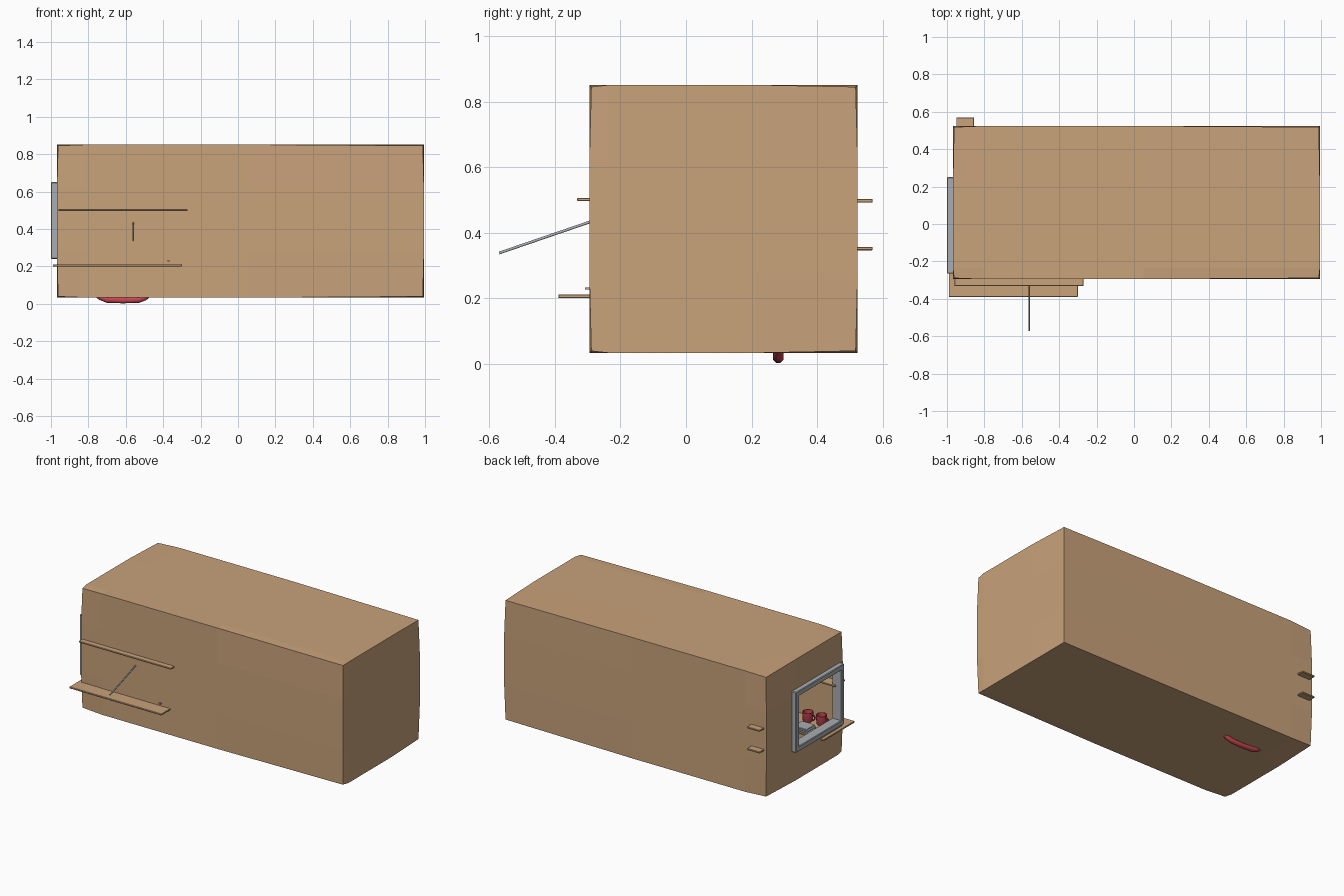
import bpy, bmesh, math
from mathutils import Vector

if "Cube" in bpy.data.objects:
    bpy.data.objects.remove(bpy.data.objects["Cube"])

def mat(name, c):
    m = bpy.data.materials.new(name)
    m.diffuse_color = (*c, 1)
    m.use_nodes = True
    m.node_tree.nodes["Principled BSDF"].inputs["Base Color"].default_value = m.diffuse_color
    return m

WOOD = mat("tan wood", (0.58, 0.36, 0.195))
RED = mat("red", (0.56, 0.06, 0.08))
GREY = mat("grey metal", (0.40, 0.42, 0.44))

def finish(name, bm, m):
    bmesh.ops.recalc_face_normals(bm, faces=bm.faces[:])
    me = bpy.data.meshes.new(name)
    bm.to_mesh(me)
    bm.free()
    me.materials.append(m)
    o = bpy.data.objects.new(name, me)
    bpy.context.collection.objects.link(o)
    return o

def box(name, lo, hi, m, bevel=0):
    bm = bmesh.new()
    bmesh.ops.create_cube(bm, size=1)
    for v in bm.verts:
        v.co = Vector([(a + b) / 2 + c * (b - a) for a, b, c in zip(lo, hi, v.co)])
    if bevel:
        bmesh.ops.bevel(bm, geom=bm.edges[:], offset=bevel, segments=1, affect='EDGES')
    return finish(name, bm, m)

def tube(name, pts, r, m, sides=8):
    # straight or bent rod through a few points
    bm = bmesh.new()
    rings = []
    pts = [Vector(p) for p in pts]
    for i, p in enumerate(pts):
        d = (pts[min(i + 1, len(pts) - 1)] - pts[max(i - 1, 0)]).normalized()
        side = d.cross(Vector((0, 1, 0)))
        if side.length < 0.1:
            side = d.cross(Vector((1, 0, 0)))
        side.normalize()
        up = side.cross(d)
        angs = [2 * math.pi * (k + 0.5) / sides for k in range(sides)]
        rings.append([bm.verts.new(p + r * (math.cos(a) * side + math.sin(a) * up)) for a in angs])
    for a, b in zip(rings, rings[1:]):
        for k in range(sides):
            bm.faces.new((a[k], a[(k + 1) % sides], b[(k + 1) % sides], b[k]))
    bm.faces.new(rings[0])
    bm.faces.new(rings[-1])
    return finish(name, bm, m)

def lathe(name, prof, loc, m, n=20):
    bm = bmesh.new()
    rings = [[bm.verts.new((loc[0] + r * math.cos(2 * math.pi * k / n),
                            loc[1] + r * math.sin(2 * math.pi * k / n), loc[2] + z))
              for k in range(n)] for r, z in prof]
    for a, b in zip(rings, rings[1:]):
        for k in range(n):
            bm.faces.new((a[k], a[(k + 1) % n], b[(k + 1) % n], b[k]))
    bm.faces.new(rings[0])
    bm.faces.new(rings[-1])
    return finish(name, bm, m)

# room shell: slightly bulged box with a window opening in the left wall
X = [-0.962, -0.81, 0.05, 0.988]
Y = [-0.289, -0.235, 0.215, 0.518]
Z = [0.039, 0.275, 0.615, 0.845]
bm = bmesh.new()
grid = {}

def vert(i, j, k):
    if (i, j, k) not in grid:
        idx, p = (i, j, k), [X[i], Y[j], Z[k]]
        for a in range(3):
            if idx[a] in (0, 3) and any(idx[b] in (1, 2) for b in range(3) if b != a):
                p[a] += 0.006 * (1 if idx[a] else -1)
        grid[i, j, k] = bm.verts.new(p)
    return grid[i, j, k]

for axis in range(3):
    for end in (0, 3):
        for u in range(3):
            for w in range(3):
                if axis == 0 and end == 0 and u == 1 and w == 1:
                    continue          # window hole
                quad = []
                for du, dw in ((0, 0), (1, 0), (1, 1), (0, 1)):
                    c = [u + du, w + dw]
                    c.insert(axis, end)
                    quad.append(vert(*c))
                bm.faces.new(quad)
finish("room_walls", bm, WOOD)

# window frame
box("window_frame_bottom", (-1.0, -0.265, 0.24), (-0.93, 0.25, 0.275), GREY, 0.004)
box("window_frame_top", (-1.0, -0.265, 0.615), (-0.93, 0.25, 0.65), GREY, 0.004)
box("window_frame_front", (-1.0, -0.265, 0.26), (-0.93, -0.233, 0.63), GREY, 0.004)
box("window_frame_back", (-1.0, 0.218, 0.26), (-0.93, 0.25, 0.63), GREY, 0.004)

# shelves that pass through the walls
box("counter_shelf", (-0.99, -0.39, 0.20), (-0.30, -0.06, 0.211), WOOD, 0.002)
box("upper_shelf", (-0.96, -0.332, 0.496), (-0.27, -0.22, 0.506), WOOD, 0.002)
for i, z in enumerate((0.346, 0.492)):
    box("back_shelf_%d" % (i + 1), (-0.95, 0.29, z), (-0.855, 0.57, z + 0.011), WOOD, 0.002)

# wall rod and small utensil
tube("sloping_rod", [(-0.56, -0.57, 0.338), (-0.56, -0.22, 0.458)], 0.0045, GREY)
box("utensil", (-0.378, -0.308, 0.226), (-0.366, -0.2, 0.233), GREY)

# mugs with handles
for i, (x, y) in enumerate(((-0.755, -0.225), (-0.85, -0.235))):
    lathe("mug_%d" % (i + 1), [(0.026, 0), (0.032, 0.012), (0.034, 0.065), (0.029, 0.065), (0.025, 0.01)],
          (x, y, 0.211), RED)
    arc = [(x - 0.03 - 0.022 * math.sin(t), y, 0.245 + 0.02 * math.cos(t))
           for t in [math.pi * k / 6 for k in range(7)]]
    tube("mug_handle_%d" % (i + 1), arc, 0.005, RED, 6)

# stacked trays
for i in range(3):
    box("tray_%d" % (i + 1), (-0.87 + i * 0.008, -0.16, 0.211 + i * 0.01),
        (-0.77 + i * 0.008, -0.07, 0.218 + i * 0.01), GREY, 0.002)

# rocking chair, one rocker dipping through the floor
for n, y, dz in (("back", 0.282, 0), ("front", 0.08, 0.04)):
    pts = [(-0.79, 0.08), (-0.735, 0.035), (-0.70, 0.021), (-0.615, 0.018), (-0.53, 0.021), (-0.50, 0.032), (-0.44, 0.08)]
    tube("rocker_" + n, [(x, y, z + dz) for x, z in pts], 0.017, RED)
    for k, x in enumerate((-0.70, -0.53)):
        tube("chair_leg_%s_%d" % (n, k), [(x, y, 0.03 + dz), (x, y, 0.2)], 0.012, RED)
box("chair_seat", (-0.73, 0.06, 0.19), (-0.50, 0.30, 0.215), RED, 0.005)
box("chair_back", (-0.52, 0.06, 0.215), (-0.50, 0.30, 0.42), RED, 0.005)

# smooth the turned parts
for o in bpy.data.objects:
    o.select_set(o.name.startswith(("mug", "rocker", "sloping", "chair_leg")))
    if o.select_get():
        bpy.context.view_layer.objects.active = o
bpy.ops.object.shade_smooth_by_angle(angle=math.radians(50))
